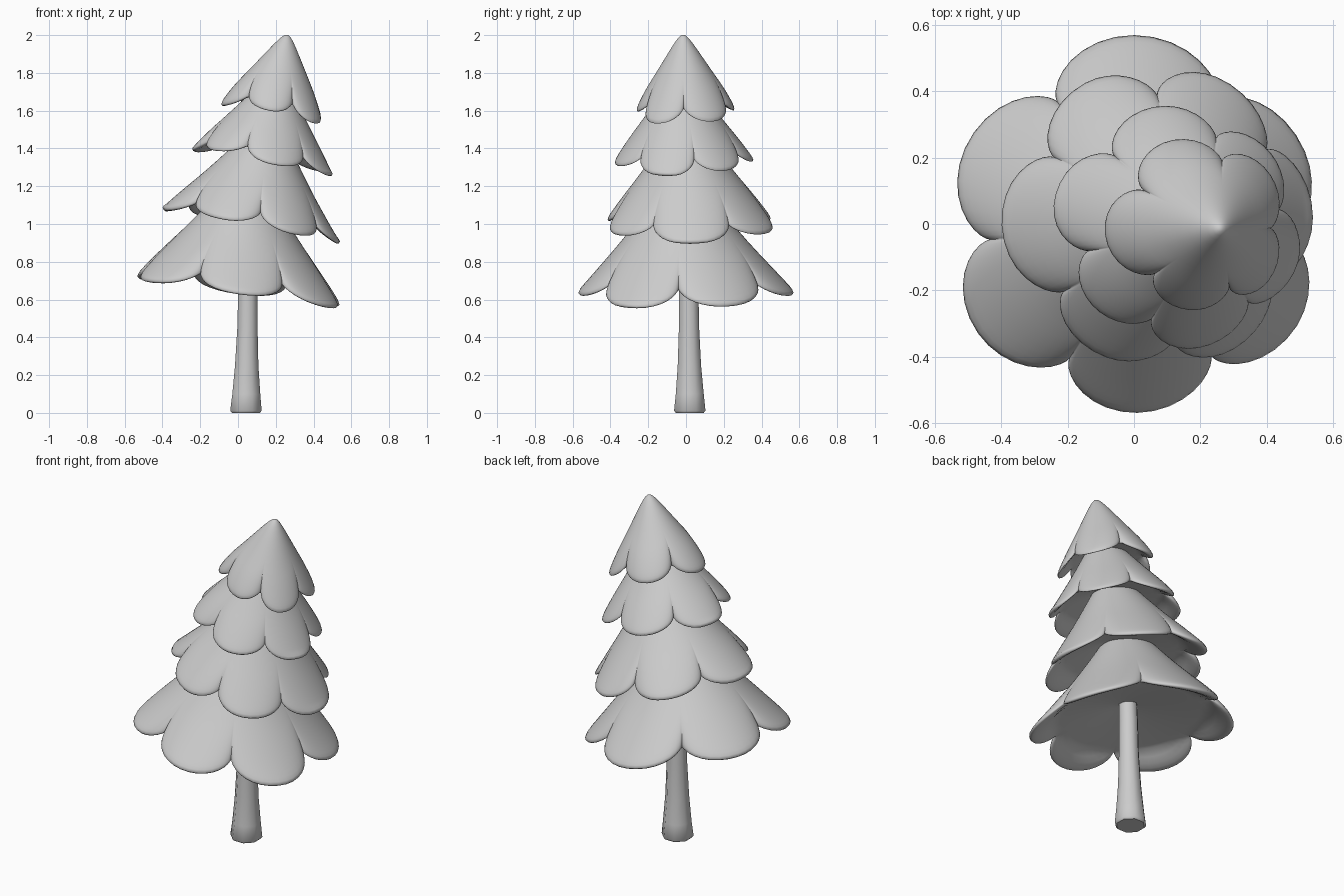
import bpy, bmesh, math

if "Cube" in bpy.data.objects:
    bpy.data.objects.remove(bpy.data.objects["Cube"])

grey = bpy.data.materials.new("plain grey")
grey.diffuse_color = (0.6, 0.6, 0.6, 1)
grey.use_nodes = True
grey.node_tree.nodes["Principled BSDF"].inputs["Base Color"].default_value = grey.diffuse_color


def make_object(name, bm, angle):
    bmesh.ops.recalc_face_normals(bm, faces=bm.faces)
    mesh = bpy.data.meshes.new(name)
    bm.to_mesh(mesh)
    bm.free()
    mesh.materials.append(grey)
    ob = bpy.data.objects.new(name, mesh)
    bpy.context.collection.objects.link(ob)
    bpy.ops.object.select_all(action='DESELECT')
    ob.select_set(True)
    bpy.context.view_layer.objects.active = ob
    bpy.ops.object.shade_smooth_by_angle(angle=math.radians(angle))
    return ob


def skin(bm, rings, start, end):
    """Bridge closed rings of points; cap both ends with a fan to a point."""
    vr = [[bm.verts.new(p) for p in ring] for ring in rings]
    n = len(vr[0])
    for a, b in zip(vr, vr[1:]):
        for i in range(n):
            j = (i + 1) % n
            bm.faces.new((a[i], a[j], b[j], b[i]))
    for ring, p in ((vr[0], start), (vr[-1], end)):
        c = bm.verts.new(p)
        for i in range(n):
            bm.faces.new((ring[i], ring[(i + 1) % n], c))


def rim_samples(lobes, notch, per_lobe=18):
    """Angle, rim radius and position across the lobe, all round the scalloped rim."""
    out = []
    n = len(lobes)
    for i, (a, r) in enumerate(lobes):
        a0, r0 = lobes[i - 1]
        a1, r1 = lobes[(i + 1) % n]
        half0 = ((a - a0) % 360) / 2
        half1 = ((a1 - a) % 360) / 2
        for k in range(per_lobe):
            u = math.sin(math.pi / 2 * (2 * k / per_lobe - 1))
            ang = a + u * (half0 if u < 0 else half1)
            rn = notch * (r + (r0 if u < 0 else r1)) / 2
            s = max(0, 1 - u * u) ** 0.7
            out.append((math.radians(ang), rn + (r - rn) * s, u))
    return out


def foliage_tier(name, centre, R, H, power, tilt, lean, notch, a, lobes, cap):
    """Leaning hollow cone with a rounded, scalloped rim that dips toward +x."""
    cx, cy, z0 = centre
    e = 0.2 * R
    samples = rim_samples(lobes, notch)

    def height(r):
        rr = math.sqrt(r * r + 0.03 ** 2)
        return H * max(0, 1 - rr / R) ** power

    def point(ang, rim, u, t, side):
        # inner rings are round, outer rings follow the scallops
        w = t ** 4
        r = t * (rim * w + notch * R * (1 - w))
        s = max(0, (t - 1 + e / rim) / (e / rim))
        thick = a * math.sqrt(max(0, 1 - s * s))
        h = height(r)
        pinch = 0.25 * a * u ** 6 * t ** 14
        z = h - a + side * thick - (pinch if side > 0 else pinch * .5)
        if side < 0 and z > cap:
            z = cap + 0.12 * (z - cap)
        x = r * math.cos(ang)
        return (cx + lean * h + x, cy - 0.04 * h + r * math.sin(ang), z0 + z - tilt * x)

    ts = [0.04, 0.09, 0.16, 0.25, 0.36, 0.48, 0.6, 0.7, 0.78, 0.84,
          0.89, 0.93, 0.96, 0.98, 0.993]
    top = [[point(*s, t, 1) for s in samples] for t in ts]
    edge = [[point(*s, 1, 1) for s in samples]]
    under = [[point(*s, t, -1) for s in samples] for t in reversed(ts)]
    bm = bmesh.new()
    skin(bm, top + edge + under, point(0, R, 0, 0, 1), point(0, R, 0, 0, -1))
    make_object(name, bm, 70)


# Four foliage tiers: lobes are (direction in degrees, reach)
foliage_tier("foliage_bottom", (0, 0, 0.68), 0.575, 0.68, 1.25, 0.14, 0.1, 0.79, 0.045,
             [(23, .56), (90, .57), (156, .56), (215, .575), (271, .57), (328, .58)], 0.03)
foliage_tier("foliage_lower_middle", (0.07, 0.02, 1.04), 0.46, 0.59, 1.2, 0.19, 0.2, 0.81, 0.043,
             [(0, .47), (67, .46), (118, .46), (183, .47), (250, .45), (300, .46)], 0.03)
foliage_tier("foliage_upper_middle", (0.13, -0.01, 1.37), 0.37, 0.49, 1.15, 0.18, 0.2, 0.8, 0.038,
             [(38, .36), (101, .37), (165, .38), (222, .35), (280, .37), (344, .38)], 0.02)
foliage_tier("foliage_top", (0.185, 0, 1.625), 0.28, 0.428, 1.12, 0.18, 0.2, 0.76, 0.043,
             [(33, .27), (112, .265), (186, .275), (266, .26), (322, .28)], 0.02)

# Trunk: flared, slightly leaning post with a softened foot
sections = [(0, .08, .042, .02), (.012, .09, .042, .02), (.1, .08, .044, .02),
            (.25, .067, .046, .018), (.45, .058, .05, .016), (.65, .055, .052, .015),
            (.95, .05, .06, .012)]
sides = 8
rings = [[(x + r * math.cos(2 * math.pi * (i + .5) / sides),
           y + r * math.sin(2 * math.pi * (i + .5) / sides), z) for i in range(sides)]
         for z, r, x, y in sections]
bm = bmesh.new()
skin(bm, rings, (.042, .02, 0), (.06, .012, .95))
make_object("trunk", bm, 50)
